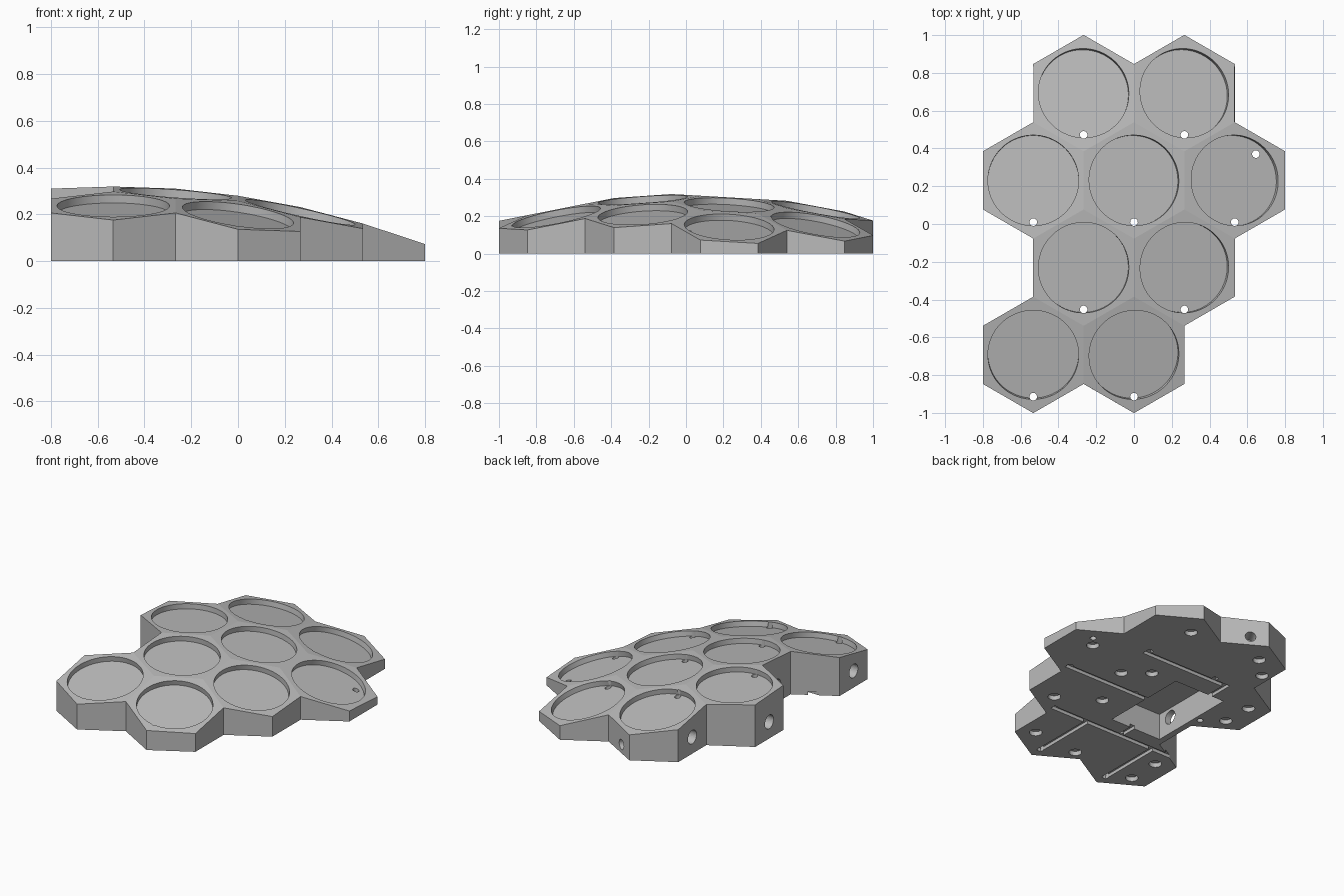
import bpy, bmesh, math
from mathutils import Vector, Matrix

if "Cube" in bpy.data.objects:
    bpy.data.objects.remove(bpy.data.objects["Cube"], do_unlink=True)

W, R = 0.5333, 0.308            # hexagon width and corner radius
ROW = 1.5 * R
CELLS = [(-W / 2, 1.5), (W / 2, 1.5), (-W, .5), (0, .5), (W, .5),
         (-W / 2, -.5), (W / 2, -.5), (-W, -1.5), (0, -1.5)]
CELLS = [(x, r * ROW) for x, r in CELLS]
PEAK = Vector((-W, 0.02))
CURVE = 7.2

grey = bpy.data.materials.new("grey plastic")
grey.use_nodes = True
COL = (0.5, 0.5, 0.5, 1)
grey.diffuse_color = COL
grey.node_tree.nodes["Principled BSDF"].inputs["Base Color"].default_value = COL


def dome(x, y):
    return 0.32 - (Vector((x, y)) - PEAK).length_squared / CURVE


def make_object(name, bm):
    mesh = bpy.data.meshes.new(name)
    bm.to_mesh(mesh)
    bm.free()
    ob = bpy.data.objects.new(name, mesh)
    bpy.context.collection.objects.link(ob)
    return ob


# Faceted body: hexagonal columns with tops tangent to a shallow dome
bm = bmesh.new()
for cx, cy in CELLS:
    ring = []
    for i in range(6):
        a = math.radians(30 + 60 * i)
        ring.append((cx + R * math.cos(a), cy + R * math.sin(a)))
    bm.faces.new([bm.verts.new((x, y, dome(x, y))) for x, y in ring])
    bm.faces.new([bm.verts.new((x, y, 0)) for x, y in reversed(ring)])
bmesh.ops.remove_doubles(bm, verts=bm.verts, dist=0.002)
rim = [e for e in bm.edges if e.is_boundary]
bottom = {(round(v.co.x, 2), round(v.co.y, 2)): v for v in bm.verts if v.co.z < 1e-4}
for e in rim:
    a, b = e.verts
    if a.co.z > 0.01 and b.co.z > 0.01:
        low = [min(bottom.values(), key=lambda v: (v.co.xy - t.co.xy).length) for t in (a, b)]
        bm.faces.new((a, b, low[1], low[0]))
bmesh.ops.recalc_face_normals(bm, faces=bm.faces)
body = make_object("honeycomb_tray", bm)
body.data.materials.append(grey)
bpy.context.view_layer.objects.active = body
body.select_set(True)


def cut(bm):
    tool = make_object("cutter", bm)
    tool.hide_render = True
    mod = body.modifiers.new("cut", 'BOOLEAN')
    mod.operation, mod.solver, mod.object = 'DIFFERENCE', 'EXACT', tool
    bpy.ops.object.modifier_apply(modifier=mod.name)
    bpy.data.objects.remove(tool, do_unlink=True)


def cut_cylinder(centre, axis, radius, length, sides=32):
    bm = bmesh.new()
    turn = Vector(axis).to_track_quat('Z', 'Y').to_matrix().to_4x4()
    bmesh.ops.create_cone(bm, cap_ends=True, segments=sides, radius1=radius, radius2=radius,
                          depth=length, matrix=Matrix.Translation(centre) @ turn)
    cut(bm)


def cut_box(x0, x1, y0, y1, top):
    bm = bmesh.new()
    size = Matrix.Diagonal((x1 - x0, y1 - y0, top + 0.1, 1))
    mid = Matrix.Translation(((x0 + x1) / 2, (y0 + y1) / 2, (top - 0.1) / 2))
    bmesh.ops.create_cube(bm, size=1, matrix=mid @ size)
    cut(bm)


# Round tilted pockets, one per cell
for cx, cy in CELLS:
    slope = (Vector((cx, cy)) - PEAK) * 2 / CURVE
    normal = Vector((slope.x, slope.y, 1)).normalized()
    top = Vector((cx, cy, dome(cx, cy) - R * R / CURVE))
    cut_cylinder(top + normal * 0.065, normal, 0.24, 0.2, 72)

# Electronics bay underneath
cut_box(-0.49, -0.1, -0.335, 0.29, 0.18)

# Wire channels on the underside
G = 0.017
for x0, x1, y in [(-0.38, 0.27, 0.445), (-0.15, 0.533, 0), (-0.68, 0.267, -0.457)]:
    cut_box(x0 - G, x1 + G, y - G, y + G, 0.022)
for x, y0, y1 in [(-0.38, 0.25, 0.445), (0, -0.915, -0.457),
                  (-0.533, -0.915, -0.457), (-0.267, -0.457, -0.3)]:
    cut_box(x - G, x + G, y0 - G, y1 + G, 0.0221)

# Wire holes through each pocket floor
for x, y in [(cx, cy - 0.221) for cx, cy in CELLS] + [(0.645, 0.37)]:
    cut_cylinder((x, y, 0.2), (0, 0, 1), 0.02, 0.6, 24)

# Blind magnet sockets underneath
for x, y in [(.59, .3), (.22, .82), (-.33, .83), (-.47, .69), (.23, .15), (.08, .27),
             (.36, -.35), (.1, -.19), (.16, -.77), (-.19, -.8), (-.67, -.82),
             (-.67, -.59), (-.66, .11), (-.67, .32)]:
    cut_cylinder((x, y, 0), (0, 0, 1), 0.04, 0.06)

# Cable ports in the side walls
for x, y in [(-1.5 * W, ROW / 2), (-W, 1.5 * ROW), (-W, -ROW / 2), (-1.5 * W, -1.5 * ROW)]:
    cut_cylinder((x, y, 0.115), (1, 0, 0), 0.047, 0.24)
cut_cylinder((-0.165, 0.942, 0.06), (0.5, 0.866, 0), 0.034, 0.2)

bpy.ops.object.shade_smooth_by_angle(angle=math.radians(7))
